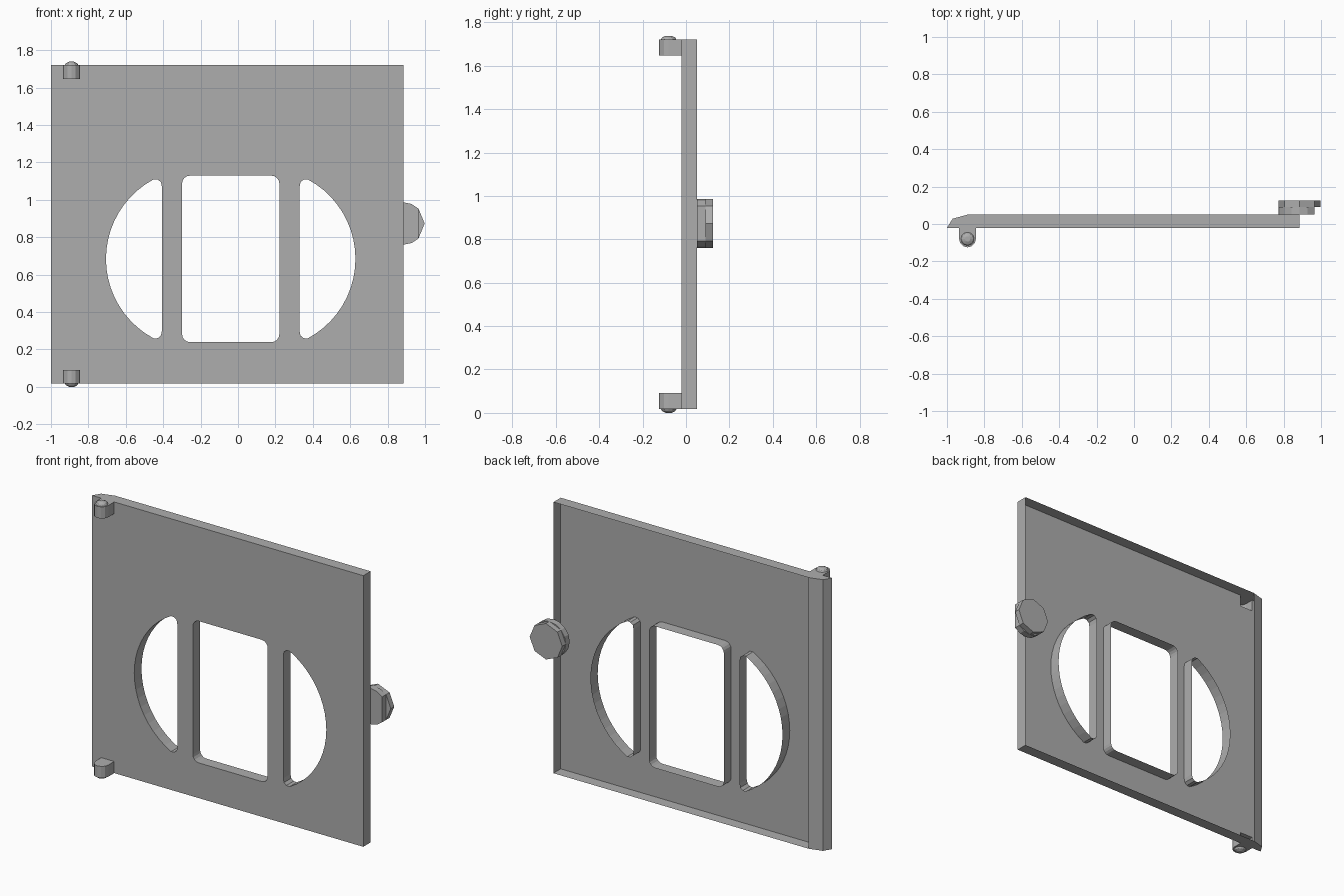
import bpy, bmesh
from math import cos, sin, radians
from mathutils import Vector

cube = bpy.data.objects.get("Cube")
if cube:
    bpy.data.objects.remove(cube, do_unlink=True)

grey = bpy.data.materials.new("mid grey")
grey.use_nodes = True
grey.diffuse_color = (0.42, 0.42, 0.42, 1)
grey.node_tree.nodes["Principled BSDF"].inputs["Base Color"].default_value = grey.diffuse_color

FRONT, BACK = -0.021, 0.051
LEFT, RIGHT = -1.0, 0.885
BOTTOM, TOP = 0.018, 1.72
HINGE_X, HINGE_R, HINGE_H = -0.89, 0.045, 0.073
HOLE_X, HOLE_Z = -0.039, 0.684


def finish(name, bm):
    bmesh.ops.remove_doubles(bm, verts=bm.verts, dist=0.0001)
    bmesh.ops.recalc_face_normals(bm, faces=bm.faces)
    mesh = bpy.data.meshes.new(name)
    bm.to_mesh(mesh)
    bm.free()
    mesh.materials.append(grey)
    obj = bpy.data.objects.new(name, mesh)
    bpy.context.collection.objects.link(obj)
    return obj


def face(bm, points):
    return bm.faces.new([bm.verts.new(p) for p in points])


def prism(bm, points, offset, skip=()):
    """Capped prism; side faces whose index is in skip stay open."""
    off = Vector(offset)
    low = [Vector(p) for p in points]
    face(bm, low)
    face(bm, [p + off for p in low])
    for i, a in enumerate(low):
        b = low[(i + 1) % len(low)]
        if i not in skip:
            face(bm, [a, b, b + off, a + off])


def arc(cx, cz, r, start, end, steps):
    angles = [radians(start + (end - start) * i / steps) for i in range(steps + 1)]
    return [(cx + r * cos(a), cz + r * sin(a)) for a in angles]


# Openings: a rounded rectangle and two mirrored circle segments
w, h, r = 0.26, 0.445, 0.042
window = []
for start, sx, sz in ((0, 1, 1), (90, -1, 1), (180, -1, -1), (270, 1, -1)):
    window += arc(sx * (w - r), sz * (h - r), r, start, start + 90, 4)
corner = [(0.39, 0.424), (0.373, 0.41), (0.368, 0.385)]
segment = arc(0.185, 0, 0.482, -62, 62, 20) + corner
segment += [(x, -z) for x, z in reversed(corner)]
openings = [window, segment, [(-x, z) for x, z in segment]]
openings = [[(HOLE_X + x, HOLE_Z + z) for x, z in loop] for loop in openings]

# Front sheet outline, notched where the hollow hinges open into it
x0, x1 = HINGE_X - HINGE_R, HINGE_X + HINGE_R
outline = [(LEFT, BOTTOM), (x0, BOTTOM), (x0, BOTTOM + HINGE_H), (x1, BOTTOM + HINGE_H),
           (x1, BOTTOM), (RIGHT, BOTTOM), (RIGHT, TOP), (x1, TOP), (x1, TOP - HINGE_H),
           (x0, TOP - HINGE_H), (x0, TOP), (LEFT, TOP)]
bm = bmesh.new()
edges = []
for loop in [outline] + openings:
    verts = [bm.verts.new((x, FRONT, z)) for x, z in loop]
    edges += [bm.edges.new((v, verts[i - 1])) for i, v in enumerate(verts)]
bmesh.ops.triangle_fill(bm, edges=edges, use_beauty=True, normal=(0, -1, 0))
bmesh.ops.dissolve_limit(bm, angle_limit=0.01, verts=bm.verts, edges=bm.edges)

# Walls around the openings
for loop in openings:
    for i, (x, z) in enumerate(loop):
        px, pz = loop[i - 1]
        face(bm, [(x, FRONT, z), (px, FRONT, pz), (px, BACK, pz), (x, BACK, z)])

# Outer rim with the sloped hinge edge; the back stays open
rim = [(LEFT, FRONT), (-0.97, 0.028), (-0.887, BACK), (RIGHT, BACK), (RIGHT, FRONT),
       (x1, FRONT), (x0, FRONT)]
for z in (BOTTOM, TOP):
    face(bm, [(x, y, z) for x, y in rim])
for i in (0, 1, 3):
    (ax, ay), (bx, by) = rim[i], rim[i + 1]
    face(bm, [(ax, ay, BOTTOM), (bx, by, BOTTOM), (bx, by, TOP), (ax, ay, TOP)])
finish("door_panel", bm)

# Hinge lugs with shallow domed pins
lug = [(x1, FRONT), (x0, FRONT)] + arc(HINGE_X, -0.08, HINGE_R, 180, 360, 6)
for name, z, up in (("lower_hinge", BOTTOM, -1), ("upper_hinge", TOP, 1)):
    bm = bmesh.new()
    prism(bm, [(x, y, z) for x, y in lug], (0, 0, -up * HINGE_H), skip=(0,))
    finish(name, bm)
    bm = bmesh.new()
    rings = [[Vector((x, y, z + up * dz)) for x, y in arc(HINGE_X, -0.08, rad, 0, 360, 12)]
             for rad, dz in ((0.036, 0), (0.03, 0.01), (0.014, 0.018))]
    for a, b in zip(rings, rings[1:]):
        for i in range(12):
            face(bm, [a[i], a[i + 1], b[i + 1], b[i]])
    face(bm, rings[-1][:-1])
    finish(name + "_pin", bm)

# Latch knob: trimmed round base with an octagonal plate behind it
KNOB_X, KNOB_Z, KNOB_R = 0.885, 0.873, 0.113
base = arc(KNOB_X, KNOB_Z, KNOB_R, 45, 315, 12)
plate = arc(KNOB_X, KNOB_Z, KNOB_R, 0, 360, 8)[:-1]
for name, loop, y, depth in (("knob_base", base, BACK, 0.039), ("knob_plate", plate, 0.09, 0.035)):
    bm = bmesh.new()
    prism(bm, [(x, y, z) for x, z in loop], (0, depth, 0))
    finish(name, bm)
